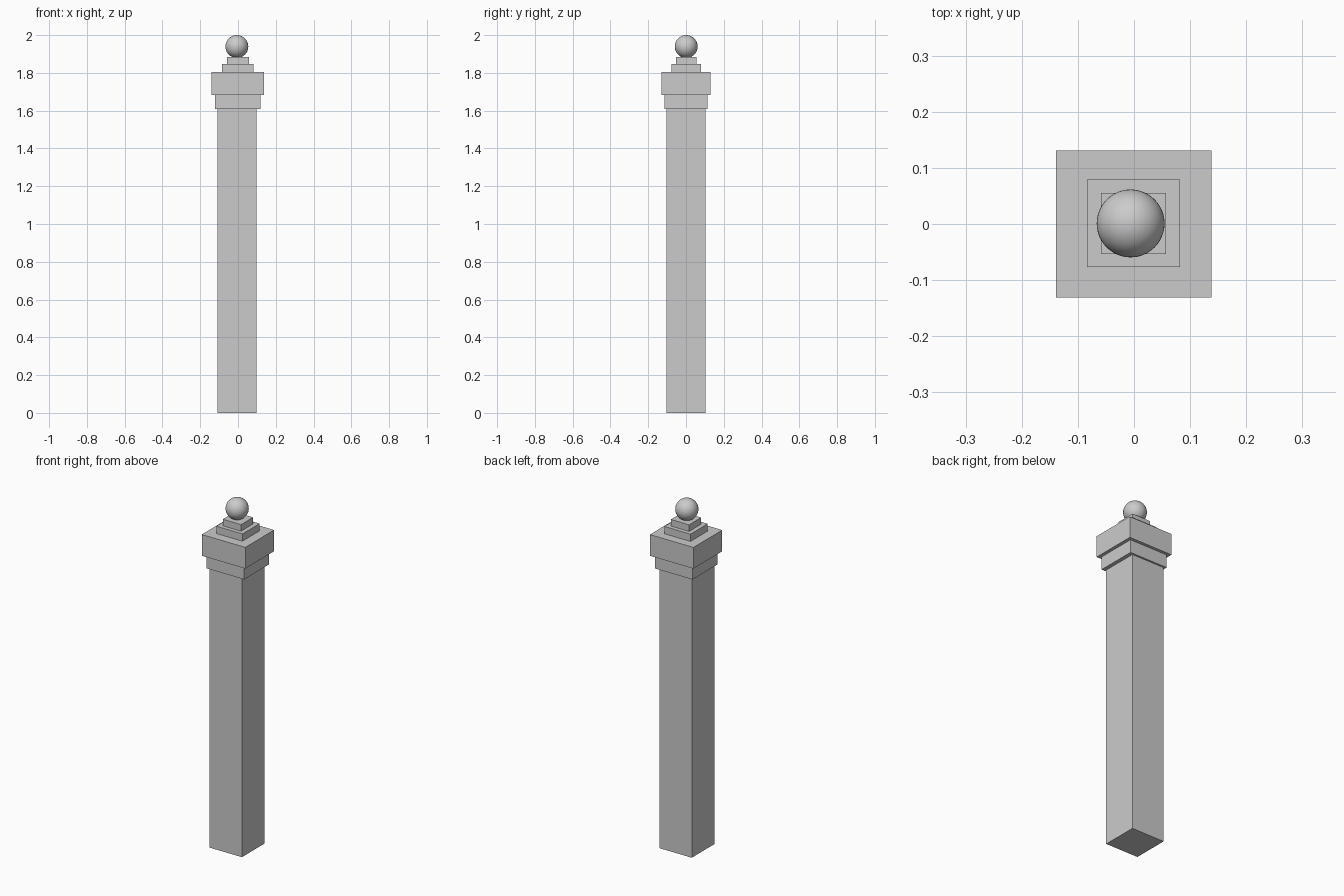
import bpy

if "Cube" in bpy.data.objects:
    bpy.data.objects.remove(bpy.data.objects["Cube"])


def block(name, center, size, z0, z1):
    """Box centred at (x, y) with a given footprint between two heights."""
    bpy.ops.mesh.primitive_cube_add(size=1, location=(*center, (z0 + z1) / 2))
    ob = bpy.context.object
    ob.name = name
    ob.scale = (*size, z1 - z0)
    bpy.ops.object.transform_apply(location=False, rotation=False, scale=True)
    return ob


# Post shaft, collar, cap and the two stepped plinths
block("shaft", (-0.006, 0.0), (0.207, 0.207), 0.0, 1.608)
block("collar", (-0.001, 0.0), (0.24, 0.228), 1.608, 1.682)
block("cap", (-0.0005, 0.0), (0.277, 0.262), 1.682, 1.804)
block("lower_step", (-0.001, 0.001), (0.166, 0.156), 1.804, 1.846)
block("upper_step", (-0.001, 0.001), (0.116, 0.109), 1.846, 1.884)

# Ball finial
bpy.ops.mesh.primitive_uv_sphere_add(segments=48, ring_count=24, radius=0.0605,
                                     location=(-0.006, 0.001, 1.9395))
ball = bpy.context.object
ball.name = "ball_finial"
bpy.ops.object.shade_smooth()
